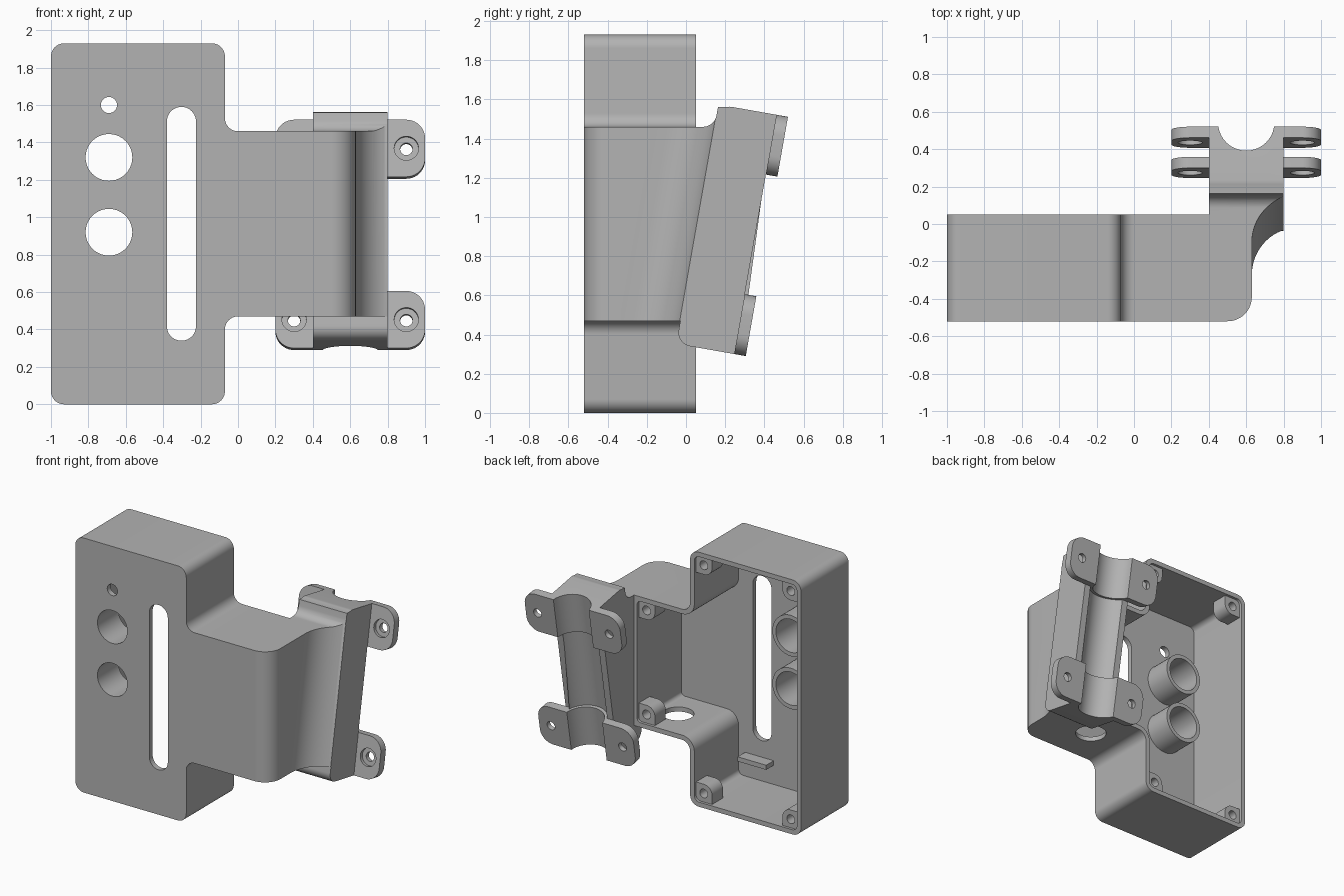
import bpy, bmesh, math
from mathutils import Vector, Matrix

if "Cube" in bpy.data.objects:
    bpy.data.objects.remove(bpy.data.objects["Cube"])

grey = bpy.data.materials.new("matte grey")
grey.diffuse_color = (0.45, 0.45, 0.45, 1)
grey.use_nodes = True
grey.node_tree.nodes["Principled BSDF"].inputs["Base Color"].default_value = grey.diffuse_color


def rounded(corners, seg=10):
    """Closed 2D outline from (a, b, radius) corners."""
    out = []
    n = len(corners)
    for i, (a, b, r) in enumerate(corners):
        p = Vector((a, b))
        if r == 0:
            out.append(p)
            continue
        u = (Vector(corners[i - 1][:2]) - p).normalized()
        v = (Vector(corners[(i + 1) % n][:2]) - p).normalized()
        half = u.angle(v) / 2
        c = p + (u + v).normalized() * (r / math.sin(half))
        s = p + u * (r / math.tan(half)) - c
        e = p + v * (r / math.tan(half)) - c
        turn = math.atan2(s.x * e.y - s.y * e.x, s.dot(e))
        for k in range(seg + 1):
            out.append(c + Matrix.Rotation(turn * k / seg, 2) @ s)
    return out


def arc(ca, cb, r, start, end, seg=40):
    return [(ca + r * math.cos(math.radians(start + (end - start) * k / seg)),
             cb + r * math.sin(math.radians(start + (end - start) * k / seg)))
            for k in range(seg + 1)]


def circle(a, b, r):
    return arc(a, b, r, 0, 360)[:-1]


def prism(name, pts, axis, lo, hi):
    """Extrude a 2D outline along an axis."""
    place = {'x': lambda p, t: (t, p[0], p[1]),
             'y': lambda p, t: (p[0], t, p[1]),
             'z': lambda p, t: (p[0], p[1], t)}[axis]
    bm = bmesh.new()
    face = bm.faces.new([bm.verts.new(place(p, lo)) for p in pts])
    res = bmesh.ops.extrude_face_region(bm, geom=[face])
    shift = Vector(place((0, 0), hi - lo))
    bmesh.ops.translate(bm, vec=shift, verts=[g for g in res['geom'] if isinstance(g, bmesh.types.BMVert)])
    bmesh.ops.recalc_face_normals(bm, faces=bm.faces)
    me = bpy.data.meshes.new(name)
    bm.to_mesh(me)
    bm.free()
    me.materials.append(grey)
    ob = bpy.data.objects.new(name, me)
    bpy.context.collection.objects.link(ob)
    return ob


def combine(ob, others, op):
    """Apply booleans, then remove the helper objects."""
    for o in others:
        m = ob.modifiers.new("bool", 'BOOLEAN')
        m.operation, m.solver, m.object = op, 'EXACT', o
    dg = bpy.context.evaluated_depsgraph_get()
    me = bpy.data.meshes.new_from_object(ob.evaluated_get(dg))
    ob.modifiers.clear()
    ob.data = me
    for o in others:
        bpy.data.objects.remove(o)
    return ob


# Housing: side outline trimmed by the plan outline with its round front corner
housing = prism("housing", rounded([
    (-1, 0, .07), (-.07, 0, .07), (-.07, .47, .07), (.63, .47, 0),
    (.63, 1.46, 0), (-.07, 1.46, .07), (-.07, 1.93, .07), (-1, 1.93, .07)]), 'y', -.8, .4)
plan = prism("plan", rounded([(-1.2, -.52, 0), (.63, -.52, .13), (.63, .05, 0), (-1.2, .05, 0)], 16),
             'z', -.2, 2.2)
combine(housing, [plan], 'INTERSECT')

# Hollow inside, open at the back, with the front openings and cable hole
cuts = [prism("cavity", rounded([
    (-.965, .035, .04), (-.105, .035, .04), (-.105, .505, .1), (.375, .505, .03),
    (.375, 1.425, .03), (-.105, 1.425, .1), (-.105, 1.895, .04), (-.965, 1.895, .04)]), 'y', -.48, .3)]
cuts.append(prism("slot", rounded([(-.38, .34, .077), (-.225, .34, .077),
                                   (-.225, 1.59, .077), (-.38, 1.59, .077)]), 'y', -.7, -.4))
for z, r in ((1.32, .125), (.92, .125), (1.6, .043)):
    cuts.append(prism("opening", circle(-.69, z, r), 'y', -.7, -.4))
cuts.append(prism("cable_hole", circle(.22, -.22, .11), 'z', .4, .6))
combine(housing, cuts, 'DIFFERENCE')

# Clamp frame: tilted ten degrees, origin at its lower back edge
tilt = Matrix.Translation((0, .305, .29)) @ Matrix.Rotation(math.radians(-10), 4, 'X')

# Neck blending the housing side into the clamp
neck = prism("neck", [(.4, -.3), (.4, -.65), (.63, -.65)] + arc(.88, -.6, .25, 180, 108.7, 16) + [(.8, -.3)],
             'z', -.2, 1.5)
neck.data.transform(tilt)
slab = prism("slab", rounded([(-.6, .47, 0), (.5, .47, 0), (.5, 1.56, 0), (.163, 1.56, 0),
                              (.145, 1.46, .07), (-.6, 1.46, 0)]), 'x', .2, 1)
combine(neck, [slab], 'INTERSECT')

# Clamp block with four ears
clamp = prism("clamp", rounded([
    (-.36, 0, .07), (-.36, 1.24, .07), (0, 1.24, 0), (0, .93, 0),
    (-.06, .93, 0), (-.06, .31, 0), (0, .31, 0), (0, 0, 0)]), 'x', .4, .8)
ears, cuts = [], []
for z in (0, .93):
    ears.append(prism("ears", rounded([(.2, z, .1), (1, z, .1), (1, z + .31, .1), (.2, z + .31, .1)]),
                      'y', -.06, 0))
    for x in (.3, .9):
        cuts.append(prism("screw_hole", circle(x, z + .155, .033), 'y', -.2, .1))
        cuts.append(prism("counterbore", circle(x, z + .155, .065), 'y', -.1, -.035))
combine(clamp, ears, 'UNION')
cuts.append(prism("groove", circle(.6, .02, .15), 'z', -.2, 1.5))
cuts.append(prism("wide_groove", circle(.6, .01, .165), 'z', .31, .93))
combine(clamp, cuts, 'DIFFERENCE')
clamp.data.transform(tilt)
combine(housing, [neck, clamp], 'UNION')

# Button tubes behind the two large openings
parts = [housing]
for z in (1.32, .92):
    tube = prism("button_tube", circle(-.69, z, .155), 'y', -.485, -.27)
    parts.append(combine(tube, [prism("bore", circle(-.69, z, .125), 'y', -.6, 0)], 'DIFFERENCE'))

# Screw bosses in the corners; sx, sz point towards the corner
for x, z, sx, sz in ((-.9, .1, -1, -1), (-.9, 1.83, -1, 1), (-.17, .1, 1, -1),
                     (-.17, 1.83, 1, 1), (.31, .57, 1, -1), (.31, 1.36, 1, 1)):
    h = .07
    boss = prism("screw_boss", rounded([
        (x - sx * h, z - sz * h, .068), (x + sx * h, z - sz * h, 0),
        (x + sx * h, z + sz * h, 0), (x - sx * h, z + sz * h, 0)]), 'y', -.1, .03)
    parts.append(combine(boss, [prism("bore", circle(x, z, .033), 'y', -.08, .2)], 'DIFFERENCE'))

# Small support shelf on the inside of the front wall
parts.append(prism("support_shelf", [(-.4, .18), (-.16, .18), (-.16, .215), (-.4, .215)], 'y', -.485, -.39))

bpy.ops.object.select_all(action='DESELECT')
for ob in parts:
    ob.select_set(True)
bpy.context.view_layer.objects.active = housing
bpy.ops.object.shade_smooth_by_angle(angle=math.radians(30))
